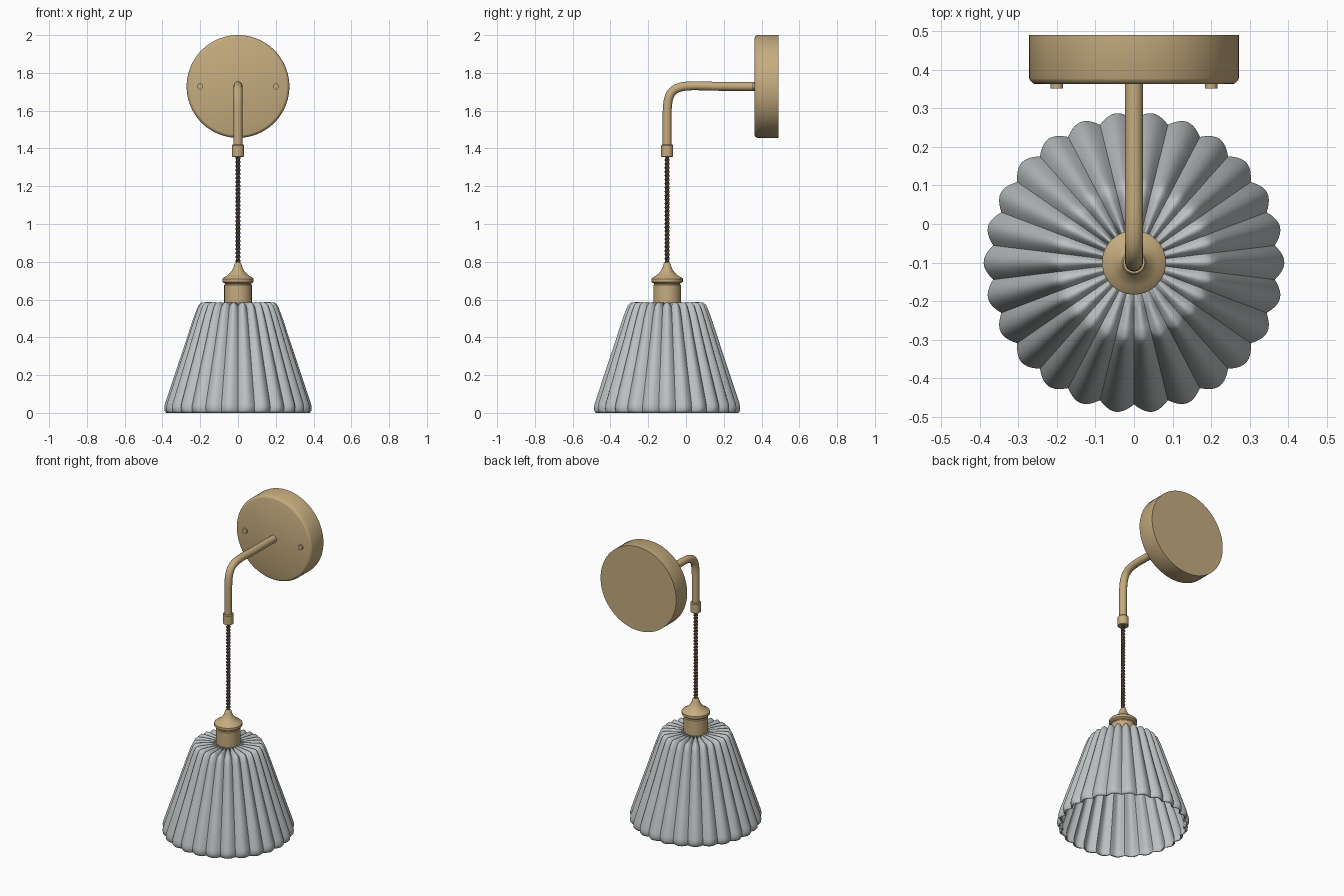
import bpy, bmesh, math
from mathutils import Vector, Matrix

if "Cube" in bpy.data.objects:
    bpy.data.objects.remove(bpy.data.objects["Cube"])


def material(name, rgb):
    m = bpy.data.materials.new(name)
    m.diffuse_color = (*rgb, 1)
    m.use_nodes = True
    m.node_tree.nodes["Principled BSDF"].inputs["Base Color"].default_value = m.diffuse_color
    return m


BRASS = material("brass", (0.56, 0.41, 0.21))
GLASS = material("pale_grey", (0.51, 0.54, 0.55))
CORD = material("dark_brown", (0.085, 0.055, 0.042))
AXIS_Y = -0.10      # hanging axis of the lamp
PLATE_Z = 1.728     # height of the wall plate centre


def finish(ob, mat, angle=35):
    ob.data.materials.append(mat)
    bpy.ops.object.select_all(action='DESELECT')
    ob.select_set(True)
    bpy.context.view_layer.objects.active = ob
    bpy.ops.object.shade_smooth_by_angle(angle=math.radians(angle))
    return ob


def rings(name, count, segs, point, mat, caps=True, matrix=Matrix(), angle=35):
    """Skin rings of points; point(ring, theta) gives a position."""
    bm = bmesh.new()
    rows = [[bm.verts.new(point(i, 2 * math.pi * s / segs)) for s in range(segs)]
            for i in range(count)]
    for a, b in zip(rows, rows[1:]):
        for s in range(segs):
            t = (s + 1) % segs
            bm.faces.new((a[s], a[t], b[t], b[s]))
    if caps:
        bm.faces.new(rows[0][::-1])
        bm.faces.new(rows[-1])
    bm.transform(matrix)
    bmesh.ops.recalc_face_normals(bm, faces=bm.faces)
    me = bpy.data.meshes.new(name)
    bm.to_mesh(me)
    bm.free()
    ob = bpy.data.objects.new(name, me)
    bpy.context.collection.objects.link(ob)
    return finish(ob, mat, angle)


def lathe(name, profile, mat, matrix, segs=48):
    def point(i, a):
        r, z = profile[i]
        return (r * math.cos(a), r * math.sin(a), z)
    return rings(name, len(profile), segs, point, mat, True, matrix)


def tube(name, points, radius, mat, res=6):
    cu = bpy.data.curves.new(name, 'CURVE')
    cu.dimensions = '3D'
    cu.bevel_depth, cu.bevel_resolution, cu.use_fill_caps = radius, res, True
    sp = cu.splines.new('POLY')
    sp.points.add(len(points) - 1)
    for p, co in zip(sp.points, points):
        p.co = (*co, 1)
    ob = bpy.data.objects.new(name, cu)
    bpy.context.collection.objects.link(ob)
    bpy.ops.object.select_all(action='DESELECT')
    ob.select_set(True)
    bpy.context.view_layer.objects.active = ob
    bpy.ops.object.convert(target='MESH')
    ob = bpy.context.view_layer.objects.active
    ob.data.materials.clear()
    return finish(ob, mat, 50)


def facing_front(x, y, z):
    # lathe axis turned to point toward -y
    return Matrix.Translation((x, y, z)) @ Matrix.Rotation(math.pi / 2, 4, 'X')


hang = Matrix.Translation((0, AXIS_Y, 0))

# Wall plate with a softened front edge, and its two screws
lathe("wall_plate", [(0.272, 0), (0.272, 0.112), (0.269, 0.118), (0.262, 0.125),
                     (0.257, 0.127)], BRASS, facing_front(0, 0.49, PLATE_Z), 96)
for side, x in (("left", -0.2), ("right", 0.2)):
    lathe("screw_" + side, [(0.016, 0), (0.016, 0.022)], BRASS,
          facing_front(x, 0.374, PLATE_Z), 20)

# Bent arm
path = [Vector((0, AXIS_Y, 1.38)), Vector((0, AXIS_Y, 1.48))]
bend = [Vector((0, AXIS_Y, 1.57)), Vector((0, AXIS_Y, 1.70)),
        Vector((0, -0.08, 1.732)), Vector((0, 0.05, 1.732))]
for i in range(21):
    t = i / 20
    u = 1 - t
    path.append(u**3 * bend[0] + 3 * u * u * t * bend[1]
                + 3 * u * t * t * bend[2] + t**3 * bend[3])
path += [Vector((0, 0.16, 1.729)), Vector((0, 0.375, PLATE_Z))]
tube("arm", path, 0.0235, BRASS)

# Collar at the end of the arm
lathe("arm_collar", [(0.028, 1.355), (0.032, 1.358), (0.032, 1.415), (0.028, 1.42)],
      BRASS, hang, 32)

# Twisted two-strand cord
for k in range(2):
    pts = []
    for i in range(169):
        a = 2 * math.pi * i / 12 + k * math.pi
        pts.append((0.0065 * math.cos(a), AXIS_Y + 0.0065 * math.sin(a),
                    0.785 + 0.585 * i / 168))
    tube("cord_strand_%d" % (k + 1), pts, 0.0068, CORD, 2)

# Lamp holder: flared cap over a straight socket
lathe("holder_cap", [(0.068, 0.684), (0.078, 0.690), (0.083, 0.694), (0.083, 0.710),
                     (0.077, 0.716), (0.062, 0.724), (0.045, 0.738), (0.031, 0.755),
                     (0.023, 0.772), (0.018, 0.790), (0.013, 0.796)], BRASS, hang)
lathe("socket", [(0.070, 0.560), (0.073, 0.563), (0.073, 0.676), (0.069, 0.680),
                 (0.069, 0.688)], BRASS, hang)

# Fluted shade: radius, height, groove depth inward, groove depth downward
LOBES = 26
shade_profile = [(0.380, 0.0, 0.020, 0), (0.388, 0.010, 0.022, 0),
                 (0.390, 0.030, 0.022, 0), (0.386, 0.050, 0.022, 0),
                 (0.336, 0.200, 0.021, 0), (0.286, 0.350, 0.020, 0),
                 (0.240, 0.490, 0.019, 0), (0.222, 0.540, 0.019, 0.004),
                 (0.209, 0.570, 0.018, 0.010), (0.194, 0.584, 0.014, 0.016),
                 (0.170, 0.586, 0.006, 0.020), (0.120, 0.585, 0, 0.018),
                 (0.068, 0.583, 0, 0.010)]


def shade_point(i, a):
    r, z, inward, down = shade_profile[i]
    groove = 1 - abs(math.cos(LOBES * a / 2))
    r -= inward * groove
    return (r * math.cos(a), r * math.sin(a), z - down * groove)


shade = rings("shade", len(shade_profile), LOBES * 10, shade_point, GLASS,
              False, hang, 60)
wall = shade.modifiers.new("wall", 'SOLIDIFY')
wall.thickness = 0.008
wall.offset = -1
